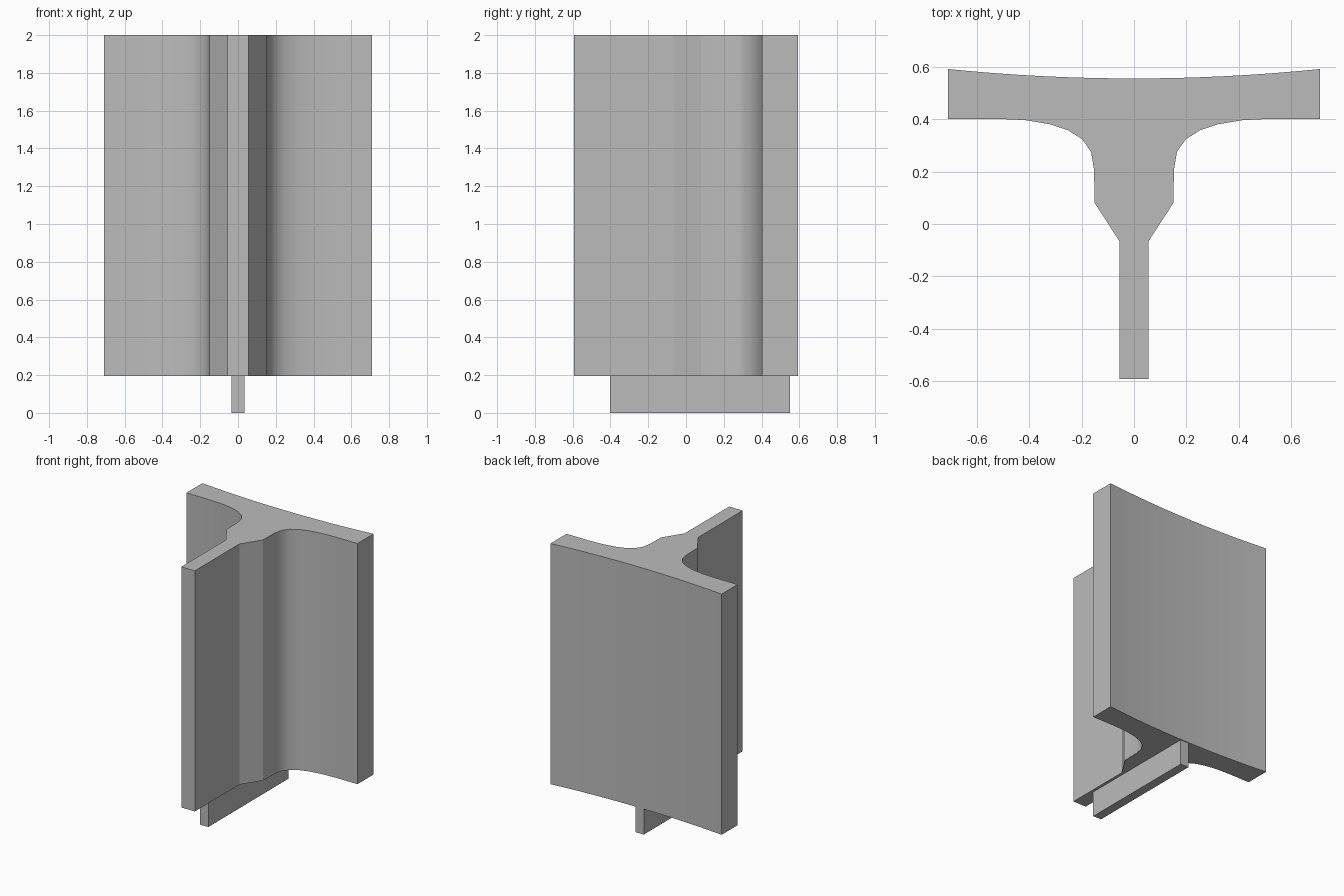
import bpy
import bmesh
from math import radians

cube = bpy.data.objects.get("Cube")
if cube:
    bpy.data.objects.remove(cube, do_unlink=True)

grey = bpy.data.materials.new("mid grey")
grey.use_nodes = True
colour = (0.5, 0.5, 0.5, 1)
grey.diffuse_color = colour
grey.node_tree.nodes["Principled BSDF"].inputs["Base Color"].default_value = colour


def extrude_profile(name, half, z0, z1):
    """Mirror a right-hand half outline across x = 0 and extrude it upward."""
    outline = half + [(-x, y) for x, y in reversed(half)]
    bm = bmesh.new()
    base = bm.faces.new([bm.verts.new((x, y, z0)) for x, y in outline])
    grown = bmesh.ops.extrude_face_region(bm, geom=[base])["geom"]
    for v in grown:
        if isinstance(v, bmesh.types.BMVert):
            v.co.z = z1
    bmesh.ops.recalc_face_normals(bm, faces=bm.faces)
    mesh = bpy.data.meshes.new(name)
    bm.to_mesh(mesh)
    bm.free()
    mesh.materials.append(grey)
    obj = bpy.data.objects.new(name, mesh)
    bpy.context.collection.objects.link(obj)
    return obj


# Dished back of the flange, as a shallow parabola
back = [(0.71 * i / 8, 0.556 + 0.036 * (i / 8) ** 2) for i in range(1, 9)]
# Fillet from the flange down to the web
fillet = [(0.71, 0.402), (0.53, 0.402), (0.416, 0.397), (0.32, 0.381),
          (0.252, 0.358), (0.198, 0.324), (0.164, 0.276), (0.153, 0.21)]
# Thick web, taper and thin web
web = [(0.15, 0.08), (0.056, -0.065), (0.056, -0.592)]

body = extrude_profile("t_section_body", back + fillet + web, 0.195, 2.0)
tab = extrude_profile("bottom_tab", [(0.035, 0.55), (0.035, -0.402)], 0.0, 0.195)

# Smooth the curved walls and keep the corners sharp
bpy.ops.object.select_all(action="DESELECT")
body.select_set(True)
bpy.context.view_layer.objects.active = body
bpy.ops.object.shade_smooth_by_angle(angle=radians(30))
